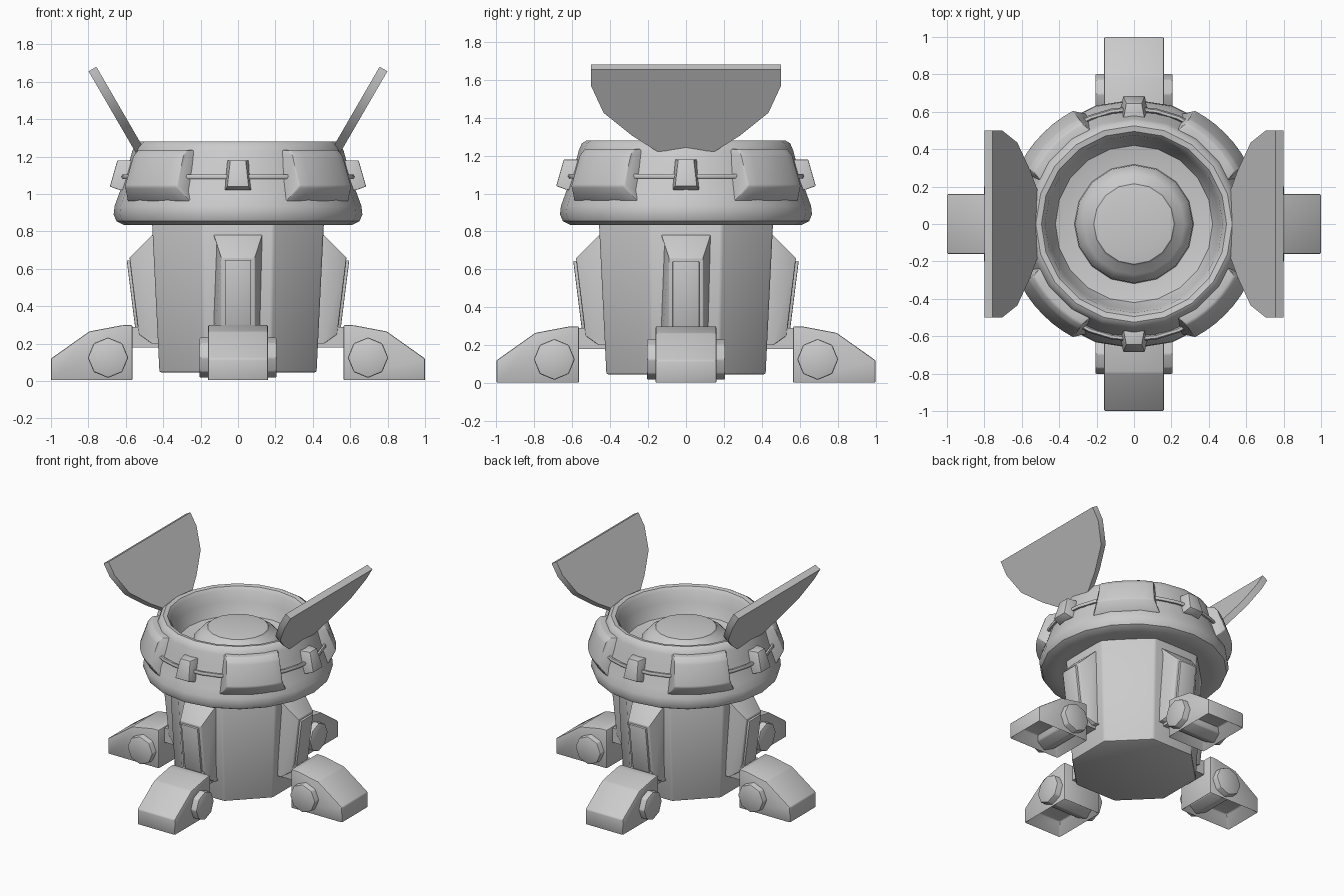
import bpy, bmesh, math
from mathutils import Matrix, Vector

if "Cube" in bpy.data.objects:
    bpy.data.objects.remove(bpy.data.objects["Cube"])

grey = bpy.data.materials.new("light_grey")
grey.diffuse_color = (0.6, 0.6, 0.6, 1)
grey.use_nodes = True
grey.node_tree.nodes["Principled BSDF"].inputs["Base Color"].default_value = grey.diffuse_color


def finish(name, bm, bevel=0.0, angle=35, turn=0.0):
    """Turn a bmesh into a shaded object, optionally rotated about z."""
    bmesh.ops.remove_doubles(bm, verts=bm.verts, dist=1e-5)
    if bevel:
        sharp = [e for e in bm.edges if len(e.link_faces) == 2 and e.calc_face_angle(0) > 0.3]
        bmesh.ops.bevel(bm, geom=sharp, offset=bevel, segments=2, profile=0.5, affect='EDGES')
    bmesh.ops.recalc_face_normals(bm, faces=bm.faces)
    bmesh.ops.transform(bm, matrix=Matrix.Rotation(turn, 4, 'Z'), verts=bm.verts)
    me = bpy.data.meshes.new(name)
    bm.to_mesh(me)
    bm.free()
    me.materials.append(grey)
    ob = bpy.data.objects.new(name, me)
    bpy.context.collection.objects.link(ob)
    bpy.ops.object.select_all(action='DESELECT')
    ob.select_set(True)
    bpy.context.view_layer.objects.active = ob
    bpy.ops.object.shade_smooth_by_angle(angle=math.radians(angle))
    return ob


def loft(rings, caps=True):
    """Bridge equal-length closed loops of points."""
    bm = bmesh.new()
    loops = [[bm.verts.new(p) for p in ring] for ring in rings]
    n = len(loops[0])
    for a, b in zip(loops, loops[1:]):
        for i in range(n):
            j = (i + 1) % n
            bm.faces.new((a[i], a[j], b[j], b[i]))
    if caps:
        bm.faces.new(loops[0][::-1])
        bm.faces.new(loops[-1])
    return bm


def circle(r, z, n, start=0.0):
    return [(r * math.cos(start + i * math.tau / n), r * math.sin(start + i * math.tau / n), z)
            for i in range(n)]


def prism(profile, w):
    """Extrude an x-z profile to y = -w..w; w may be one value per point."""
    ws = w if isinstance(w, (list, tuple)) else [w] * len(profile)
    return loft([[(x, s * k, z) for (x, z), k in zip(profile, ws)] for s in (-1, 1)])


# Octagonal body, slightly wider at the top
c = math.cos(math.pi / 8)
finish("body", loft([circle(0.42 / c, 0.045, 8, math.pi / 8),
                     circle(0.46 / c, 0.86, 8, math.pi / 8)]), 0.012, 30)

# Round head with a rolled rim, a bowl and a raised middle
head = [(0.36, 0.85), (0.54, 0.835), (0.61, 0.835), (0.65, 0.855), (0.665, 0.89), (0.66, 0.935),
        (0.64, 0.99), (0.615, 1.06), (0.59, 1.14), (0.565, 1.23), (0.55, 1.265), (0.525, 1.28),
        (0.495, 1.275), (0.475, 1.25), (0.46, 1.17), (0.42, 1.08), (0.33, 1.06)]
finish("head", loft([circle(r, z, 20) for r, z in head]), 0, 40)
dome = [(0.32, 1.05), (0.315, 1.10), (0.27, 1.15), (0.225, 1.175), (0.215, 1.19), (0.15, 1.2)]
finish("bowl_core", loft([circle(r, z, 16) for r, z in dome]), 0, 40)

# Thin cord around the head
cord = [circle(0.615 + 0.014 * math.cos(a), 1.092 + 0.014 * math.sin(a), 32)
        for a in [i * math.tau / 6 for i in range(7)]]
finish("head_cord", loft(cord, caps=False), 0, 60)

# Four curved pads on the diagonals of the head
pad = [(0.50, 1.235, 0.40), (0.605, 1.235, 0.31), (0.635, 1.20, 0.31), (0.69, 1.04, 0.29),
       (0.645, 0.96, 0.38), (0.54, 0.98, 0.42)]
for k in range(4):
    rings = []
    for i in range(7):
        t = i / 3 - 1
        rings.append([(r * math.cos(t * h), r * math.sin(t * h), z) for r, z, h in pad])
    finish("head_pad", loft(rings), 0.01, 30, math.pi / 4 + k * math.pi / 2)

# Parts repeated on the four sides
foot = [(0.565, 0.0), (0.565, 0.30), (0.62, 0.298), (0.795, 0.265), (1.0, 0.12), (1.0, 0.0)]
strut = [(0.36, 0.79), (0.46, 0.78), (0.58, 0.66), (0.53, 0.25), (0.46, 0.20), (0.36, 0.2)]
plate = [(0.52, 0.645), (0.595, 0.645), (0.55, 0.285), (0.48, 0.285)]
clip = [(0.55, 1.18), (0.645, 1.18), (0.685, 1.04), (0.63, 1.02), (0.56, 1.02)]
for k in range(4):
    turn = k * math.pi / 2
    finish("head_clip", prism(clip, [0.06, 0.042, 0.058, 0.07, 0.075]), 0.005, 30, turn)
    finish("strut", prism(strut, [0.13, 0.13, 0.09, 0.09, 0.13, 0.13]), 0.004, 30, turn)
    finish("strut_plate", prism(plate, 0.07), 0.005, 30, turn)
    finish("foot_link", prism([(0.40, 0.18), (0.40, 0.29), (0.60, 0.29), (0.60, 0.18)], 0.09),
           0, 30, turn)

    # Foot hollowed from below
    bm = prism(foot, 0.16)
    bmesh.ops.recalc_face_normals(bm, faces=bm.faces)
    sole = min(bm.faces, key=lambda f: f.calc_center_median().z)
    bmesh.ops.inset_region(bm, faces=[sole], thickness=0.035)
    bmesh.ops.translate(bm, vec=(0, 0, 0.085), verts=sole.verts)
    mid = sole.calc_center_median()
    for v in sole.verts:
        v.co.x = mid.x + (v.co.x - mid.x) * 0.8
        v.co.y *= 0.8
    finish("foot", bm, 0.008, 30, turn)

    # Eight-sided pin through the foot
    pin = [(0.695 + x, z + 0.125) for x, z, _ in circle(0.108, 0, 8)]
    finish("foot_pin", prism(pin, 0.207), 0.008, 30, turn)

# Two leaning half-round flaps
half = [(0.5, 1.68), (0.5, 1.59), (0.435, 1.45), (0.285, 1.33), (0.15, 1.245)]
outline = half + [(0, 1.26)] + [(-y, z) for y, z in reversed(half)]
for k in range(2):
    inner = [Vector((0.757 - (1.68 - z) * 0.58, y, z)) for y, z in outline]
    outer = [p + Vector((0.042, 0, -0.024)) for p in inner]
    finish("flap", loft([inner, outer]), 0, 30, k * math.pi)
